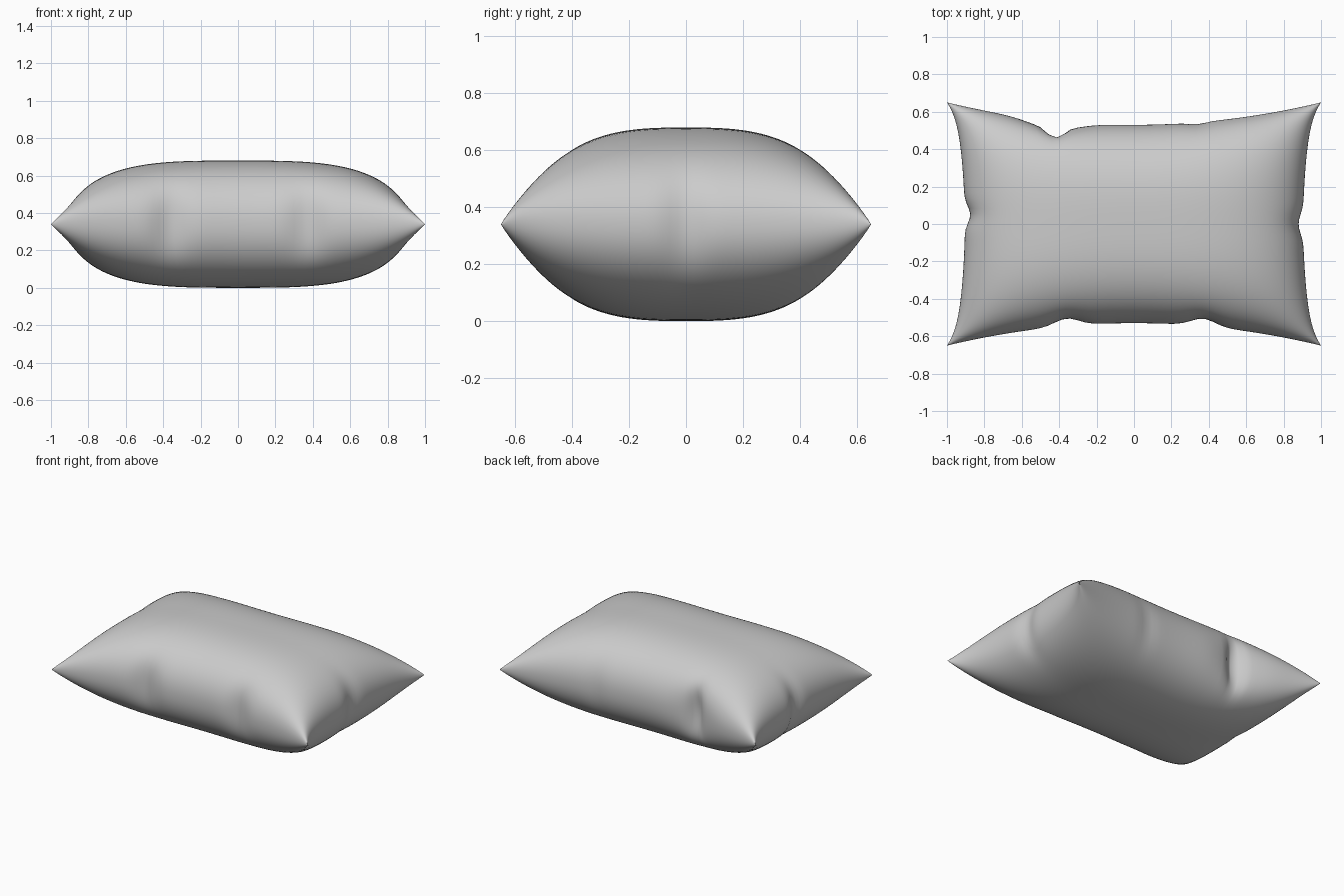
import bpy, bmesh, math

cube = bpy.data.objects.get("Cube")
if cube:
    bpy.data.objects.remove(cube)

# Fabric colour
fabric = bpy.data.materials.new("light grey fabric")
fabric.use_nodes = True
grey = (0.6, 0.6, 0.6, 1)
fabric.diffuse_color = grey
fabric.node_tree.nodes["Principled BSDF"].inputs["Base Color"].default_value = grey

HALF = 0.34      # half the thickness, also the seam height
SEGMENTS = 72

# Pinches along each seam: (position along the edge, depth, width)
PINCHES = {
    "front": [(-0.36, 0.04, 0.09), (0.37, 0.04, 0.09)],
    "back": [(-0.42, 0.06, 0.05), (-0.43, 0.045, 0.17), (0.34, 0.01, 0.06)],
    "left": [(0.0, 0.025, 0.07)],
    "right": [(0.05, 0.03, 0.06)],
}


def pinch(side, along):
    """Inward pull of a seam at a point along it."""
    return sum(d * math.exp(-((along - p) / w) ** 2) for p, d, w in PINCHES[side])


def bulge(t, power):
    """Puffed height profile, zero at the seam."""
    return max(0.0, 1 - abs(t) ** power) ** 0.47


def place(vert, side):
    """Shape one point of a flat square grid into half of the cushion."""
    # Crowd the grid towards the seams, where the curvature is greatest
    u = math.sin(vert.co.x * math.pi / 2)
    v = math.sin(vert.co.y * math.pi / 2)
    # Edges bow inwards between the drawn-out corners
    x = u * (0.905 + 0.055 * v ** 2 + 0.04 * v ** 8)
    y = v * (0.53 + 0.12 * u * u)
    # Pinched seams fade out towards the middle
    pull_x = pinch("left" if u > 0 else "right", y) * abs(u) ** 12
    pull_y = pinch("back" if v > 0 else "front", x) * abs(v) ** 10
    x -= math.copysign(pull_x, u)
    y -= math.copysign(pull_y, v)
    z = HALF * bulge(u, 3.4) * bulge(v, 2.9)
    vert.co = (x, y, HALF + side * z)


# Cushion: two puffed halves welded at the seam
bm = bmesh.new()
for side in (1, -1):
    half = bmesh.ops.create_grid(bm, x_segments=SEGMENTS, y_segments=SEGMENTS, size=1)
    for vert in half["verts"]:
        place(vert, side)
bmesh.ops.remove_doubles(bm, verts=bm.verts, dist=0.0002)
bmesh.ops.recalc_face_normals(bm, faces=bm.faces)
for face in bm.faces:
    face.smooth = True

mesh = bpy.data.meshes.new("pillow")
bm.to_mesh(mesh)
bm.free()
mesh.materials.append(fabric)
pillow = bpy.data.objects.new("pillow", mesh)
bpy.context.collection.objects.link(pillow)
